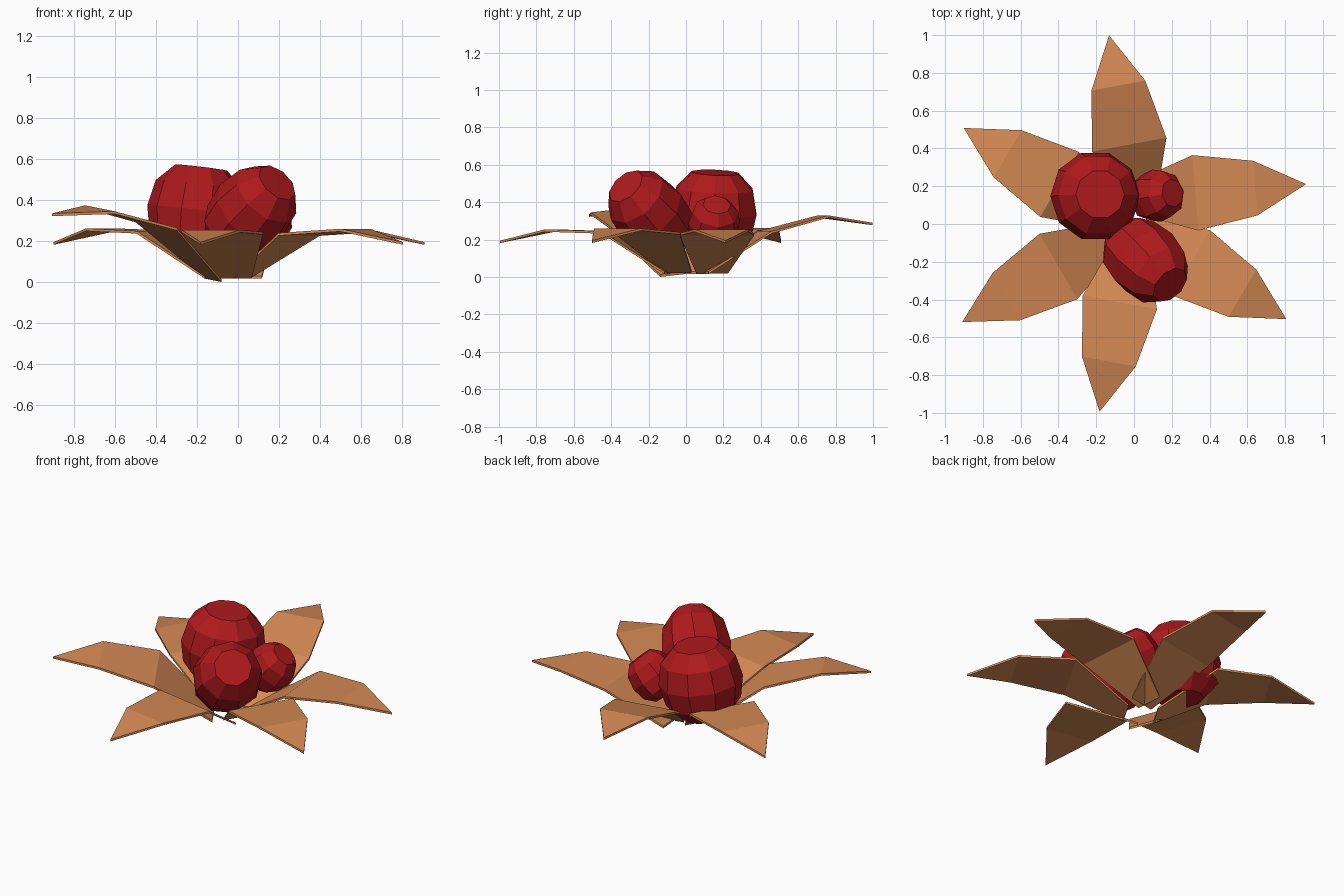
import bpy, bmesh
from math import radians, sin, cos, pi
from mathutils import Vector

if "Cube" in bpy.data.objects:
    bpy.data.objects.remove(bpy.data.objects["Cube"], do_unlink=True)


def make_material(name, rgb):
    mat = bpy.data.materials.new(name)
    mat.use_nodes = True
    mat.diffuse_color = (*rgb, 1)
    mat.node_tree.nodes["Principled BSDF"].inputs["Base Color"].default_value = (*rgb, 1)
    return mat


tan = make_material("tan_leaf", (0.66, 0.25, 0.088))
red = make_material("berry_red", (0.43, 0.010, 0.012))


def finish(name, bm, mat):
    bmesh.ops.recalc_face_normals(bm, faces=bm.faces)
    mesh = bpy.data.meshes.new(name)
    bm.to_mesh(mesh)
    bm.free()
    mesh.materials.append(mat)
    obj = bpy.data.objects.new(name, mesh)
    bpy.context.collection.objects.link(obj)
    return obj


# Leaf: a flat strip bent at two creases, ending in a point
def leaf(name, middle, azimuth, heights, roll=0.0):
    a = radians(azimuth)
    out = Vector((cos(a), sin(a), 0))
    side = Vector((-sin(a), cos(a), 0))
    distances = (-0.32, 0, 0.318, 0.588)
    half_widths = (0.085, 0.2, 0.145, 0)
    bm = bmesh.new()
    rows = []
    for dist, half, z in zip(distances, half_widths, heights):
        mid = Vector((*middle, z)) + out * dist
        edge = side * half + Vector((0, 0, roll * half))
        rows.append([bm.verts.new(mid - edge), bm.verts.new(mid + edge)] if half else [bm.verts.new(mid)])
    for near, far in zip(rows, rows[1:]):
        bm.faces.new([near[0], *far, near[1]])
    # Give the blade its thickness below the upper surface
    under = bmesh.ops.duplicate(bm, geom=bm.faces[:] + bm.edges[:] + bm.verts[:])
    for v in under["geom"]:
        if isinstance(v, bmesh.types.BMVert):
            v.co.z -= 0.013
    bmesh.ops.bridge_loops(bm, edges=[e for e in bm.edges if e.is_boundary])
    return finish(name, bm, tan)


leaf("back_leaf", (-0.025, 0.42), 100.5, (0.03, 0.245, 0.33, 0.29))
leaf("left_leaf", (0.325, 0.165), 4.5, (0.032, 0.235, 0.255, 0.195))
leaf("front_left_leaf", (0.30, -0.205), -30.5, (0.035, 0.24, 0.26, 0.195))
leaf("front_leaf", (-0.075, -0.415), -100.5, (0.03, 0.245, 0.255, 0.195))
leaf("front_right_leaf", (-0.40, -0.225), -150, (0.022, 0.285, 0.36, 0.335), -0.1)
leaf("back_right_leaf", (-0.395, 0.21), 149.5, (0.03, 0.25, 0.262, 0.195))


# Berry: blunt faceted rings with flat caps, stretched along its axis
def berry(name, center, axis, radius, half_length, sides):
    bm = bmesh.new()
    turn = Vector(axis).to_track_quat("Z", "Y")
    profile = ((0.54, 1), (0.89, 0.6), (1, 0), (0.89, -0.6), (0.54, -1))
    rings = []
    for wide, high in profile:
        r, h = radius * wide, half_length * high
        rings.append([bm.verts.new(Vector(center) + turn @ Vector(
            (r * cos(2 * pi * i / sides), r * sin(2 * pi * i / sides), h)))
            for i in range(sides)])
    for upper, lower in zip(rings, rings[1:]):
        for i in range(sides):
            j = (i + 1) % sides
            bm.faces.new((upper[i], lower[i], lower[j], upper[j]))
    bm.faces.new(rings[0])
    bm.faces.new(rings[-1])
    return finish(name, bm, red)


berry("large_berry", (-0.205, 0.148, 0.345), (0.12, 0.04, 1), 0.24, 0.215, 10)
berry("long_berry", (0.06, -0.192, 0.34), (0.9, -0.9, 1), 0.2, 0.235, 9)
berry("small_berry", (0.12, 0.15, 0.288), (0.6, 0.1, 0.7), 0.14, 0.13, 8)
